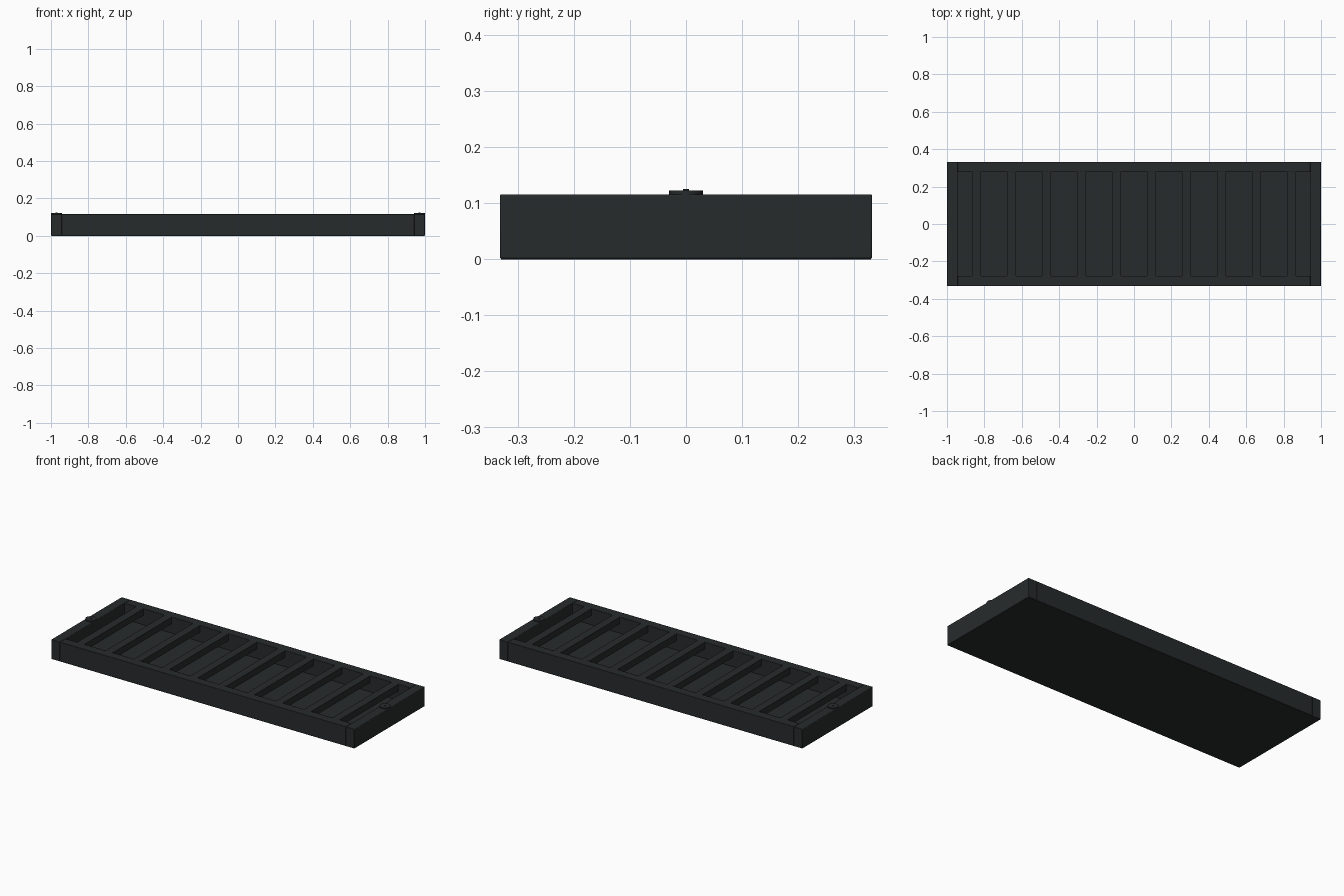
import bpy

if "Cube" in bpy.data.objects:
    bpy.data.objects.remove(bpy.data.objects["Cube"])

# Dark painted metal
dark = bpy.data.materials.new("dark_metal")
dark.diffuse_color = (0.02, 0.024, 0.025, 1)
dark.use_nodes = True
dark.node_tree.nodes["Principled BSDF"].inputs["Base Color"].default_value = dark.diffuse_color

L, W, H = 1.0, 0.332, 0.116      # half length, half width, rim height
END, SIDE = 0.057, 0.055         # end rail and side rail thickness
FLOOR = 0.02                     # top of the tray floor
SLAT = 0.04                      # slat thickness


def finish(obj, name, bevel):
    obj.name = name
    obj.data.materials.append(dark)
    if bevel:
        mod = obj.modifiers.new("edge", "BEVEL")
        mod.width = bevel
        mod.segments = 2
        mod.limit_method = 'ANGLE'
        bpy.ops.object.shade_smooth_by_angle()
    return obj


def box(name, x0, x1, y0, y1, z0, z1, bevel=0.0):
    bpy.ops.mesh.primitive_cube_add(
        size=1, location=((x0 + x1) / 2, (y0 + y1) / 2, (z0 + z1) / 2))
    obj = bpy.context.object
    obj.scale = (x1 - x0, y1 - y0, z1 - z0)
    bpy.ops.object.transform_apply(location=False, rotation=False, scale=True)
    return finish(obj, name, bevel)


def disc(name, x, radius, z0, z1):
    bpy.ops.mesh.primitive_cylinder_add(
        vertices=24, radius=radius, depth=z1 - z0, location=(x, 0, (z0 + z1) / 2))
    obj = finish(bpy.context.object, name, 0)
    bpy.ops.object.shade_smooth_by_angle()
    return obj


# Tray floor, one plate under the whole frame
box("floor_plate", -L + 0.002, L - 0.002, -W + 0.002, W - 0.002, 0, FLOOR)

for s, tag in ((-1, "a"), (1, "b")):
    # End rails over the full width, side rails between them
    xc, yc = s * (L - END / 2), s * (W - SIDE / 2)
    box("end_rail_" + tag, xc - END / 2, xc + END / 2, -W, W, 0.001, H, 0.003)
    box("side_rail_" + tag, -L + END, L - END, yc - SIDE / 2, yc + SIDE / 2, 0.001, H, 0.003)
    # Round cap with a small centre pin on each end rail
    disc("end_cap_" + tag, s * 0.97, 0.03, H - 0.005, 0.1225)
    disc("cap_pin_" + tag, s * 0.97, 0.005, 0.12, 0.125)

# Ten evenly spaced slats, open underneath
for i in range(10):
    x = (i - 4.5) * 0.187
    box(f"grille_slat_{i + 1}", x - 0.0235, x + 0.0235,
        -W + SIDE - 0.004, W - SIDE + 0.004, H - SLAT, H - 0.0005)
